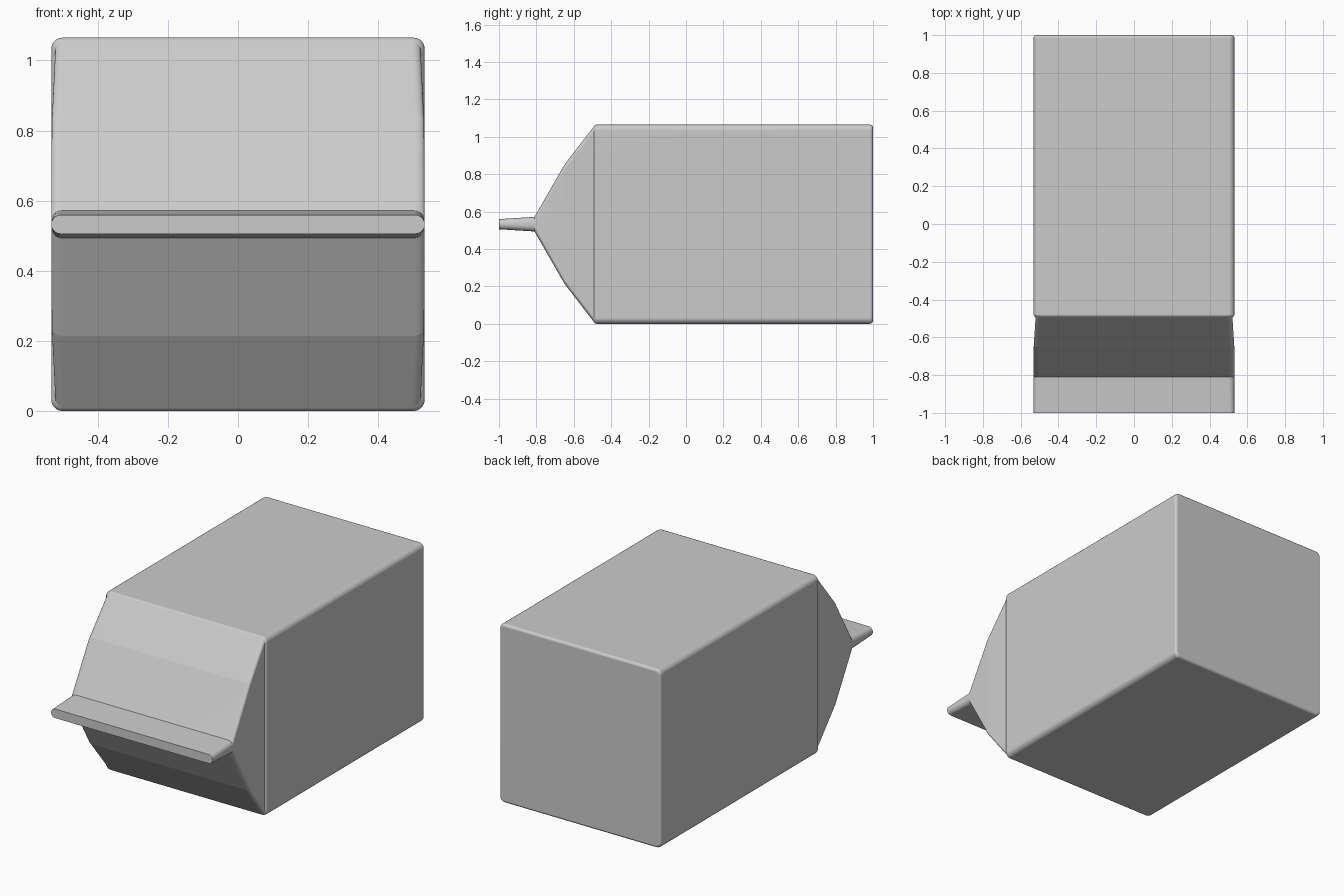
import bpy, bmesh
from math import sin, cos, pi, radians

if "Cube" in bpy.data.objects:
    bpy.data.objects.remove(bpy.data.objects["Cube"])

MID = 0.5325   # height of the carton's centre line
SEG = 5        # segments per rounded corner


def ring(bm, y, hw, hh, r):
    """Rounded rectangle in the XZ plane."""
    verts = []
    for k, (sx, sz) in enumerate([(1, 1), (-1, 1), (-1, -1), (1, -1)]):
        for i in range(SEG + 1):
            a = (k + i / SEG) * pi / 2
            verts.append(bm.verts.new((sx * (hw - r) + r * cos(a), y,
                                       MID + sz * (hh - r) + r * sin(a))))
    return verts


def loft(name, sections):
    """Skin (y, half width, half height, radius, crease) sections, capped."""
    bm = bmesh.new()
    rings = [ring(bm, *s[:4]) for s in sections]
    n = len(rings[0])
    for a, b in zip(rings, rings[1:]):
        for i in range(n):
            j = (i + 1) % n
            bm.faces.new((a[i], a[j], b[j], b[i])).smooth = True
    for r in (rings[0], rings[-1]):
        bm.faces.new(r).smooth = True
    # hard crease lines around the folds
    for r, s in zip(rings, sections):
        if s[4]:
            for i in range(n):
                bm.edges.get((r[i], r[(i + 1) % n])).smooth = False
    bmesh.ops.recalc_face_normals(bm, faces=bm.faces)
    mesh = bpy.data.meshes.new(name)
    bm.to_mesh(mesh)
    bm.free()
    obj = bpy.data.objects.new(name, mesh)
    bpy.context.collection.objects.link(obj)
    mod = obj.modifiers.new("flat_panels", 'WEIGHTED_NORMAL')
    mod.keep_sharp = True
    return obj


# rounded rim at the base of the carton
rim = 0.016
sections = []
for i in range(4):
    a = radians(90 - 30 * i)
    inset = rim * (1 - cos(a))
    sections.append((1 - rim + rim * sin(a), 0.5325 - inset, 0.5325 - inset,
                     0.032 - inset, False))

# shoulder, folded gable and sealing fin
sections += [
    (-0.478, 0.5325, 0.5325, 0.032, False),
    (-0.487, 0.529, 0.530, 0.030, False),
    (-0.493, 0.521, 0.522, 0.026, True),
    (-0.65, 0.531, 0.318, 0.026, True),
    (-0.81, 0.5325, 0.039, 0.030, True),
    (-1.0, 0.5325, 0.027, 0.0265, True),
]
loft("carton", sections)
